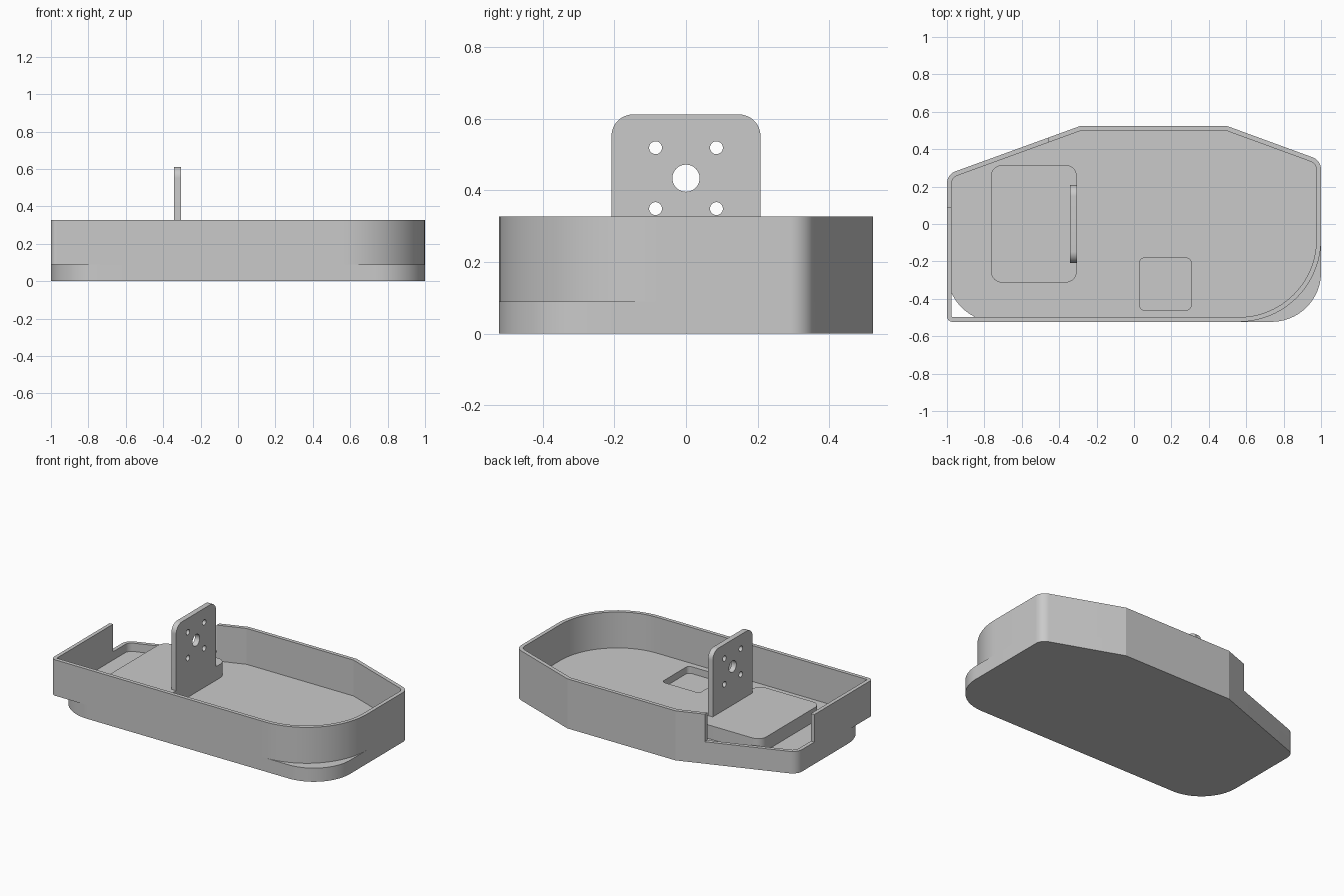
import bpy, bmesh, math
from mathutils import Vector, Matrix

if "Cube" in bpy.data.objects:
    bpy.data.objects.remove(bpy.data.objects["Cube"], do_unlink=True)

grey = bpy.data.materials.new("plain_grey")
grey.use_nodes = True
COLOUR = (0.59, 0.59, 0.59, 1)
grey.diffuse_color = COLOUR
grey.node_tree.nodes["Principled BSDF"].inputs["Base Color"].default_value = COLOUR


def rounded(corners, inset=0.0, steps=12):
    """Counter-clockwise (x, y, radius) corners -> inset outline with arcs."""
    pts, n = [], len(corners)
    for i, (x, y, r) in enumerate(corners):
        p = Vector((x, y))
        a = (p - Vector(corners[i - 1][:2])).normalized()
        b = (Vector(corners[(i + 1) % n][:2]) - p).normalized()
        turn = abs(a.angle_signed(b))
        na, nb = Vector((-a.y, a.x)), Vector((-b.y, b.x))
        bis = (na + nb).normalized() / math.cos(turn / 2)
        if r <= inset:
            pts.append(p + bis * inset)
            continue
        centre = p + bis * r
        start = math.atan2(-na.y, -na.x)
        for k in range(steps + 1):
            t = start + turn * k / steps
            pts.append(centre + Vector((math.cos(t), math.sin(t))) * (r - inset))
    return pts


def prism(name, pts, low, high, matrix=Matrix.Identity(4)):
    """Extrude an outline between two heights."""
    bm = bmesh.new()
    face = bm.faces.new([bm.verts.new((p[0], p[1], low)) for p in pts])
    top = bmesh.ops.extrude_face_region(bm, geom=[face])["geom"]
    moved = [v for v in top if isinstance(v, bmesh.types.BMVert)]
    bmesh.ops.translate(bm, verts=moved, vec=(0, 0, high - low))
    bmesh.ops.recalc_face_normals(bm, faces=bm.faces)
    bm.transform(matrix)
    mesh = bpy.data.meshes.new(name)
    bm.to_mesh(mesh)
    bm.free()
    mesh.materials.append(grey)
    obj = bpy.data.objects.new(name, mesh)
    bpy.context.collection.objects.link(obj)
    return obj


def box(x0, x1, y0, y1, r=0.0, r_top=None):
    t = r if r_top is None else r_top
    return rounded([(x0, y0, r), (x1, y0, r), (x1, y1, t), (x0, y1, t)])


def cut(obj, cutters):
    for c in cutters:
        c.hide_render = True
        c.hide_set(True)
        mod = obj.modifiers.new("cut_" + c.name, "BOOLEAN")
        mod.operation, mod.solver, mod.object = "DIFFERENCE", "EXACT", c


def outline(right_radius, left_radius):
    """Tray plan with the two front corner radii."""
    return [(-1, -.523, right_radius), (1, -.523, left_radius), (1, .34, .07),
            (.5, .523, 0), (-.29, .523, 0), (-1, .265, .07)]


FLOOR, RIM, PLATE = .09, .327, .18

# Base slab, whose top is the tray floor, with a small pocket
base = prism("base", rounded(outline(.265, .265), steps=20), 0, FLOOR)
pocket = prism("pocket_cutter", box(.03, .305, -.46, -.182, .025), .045, .3)
cut(base, [pocket])

# Surrounding wall with the corner notch
wall = prism("wall", rounded(outline(.03, .44), steps=24), FLOOR, RIM)
hollow = prism("hollow_cutter", rounded(outline(.03, .44), .025, 24), 0, .5)
notch = prism("notch_cutter", box(-1.2, -.46, .09, .8), .145, .5)
cut(wall, [hollow, notch])

# Mounting platform
platform = prism("platform", box(-.765, -.306, -.313, .315, .06), FLOOR - .01, PLATE)

# Upright bracket plate, drawn in (y, z) and extruded along x, with bolt holes
UPRIGHT = Matrix(((0, 0, 1, 0), (1, 0, 0, 0), (0, 1, 0, 0), (0, 0, 0, 1)))
bracket = prism("bracket", box(-.208, .208, PLATE - .01, .612, 0, .06), -.341, -.306, UPRIGHT)
holes = [(0, .434, .038)] + [(y, z, .018) for y in (-.085, .085) for z in (.349, .519)]
drills = []
for y, z, r in holes:
    ring = [(y + r * math.cos(k * math.pi / 16), z + r * math.sin(k * math.pi / 16))
            for k in range(32)]
    drills.append(prism("drill_cutter", ring, -.5, -.2, UPRIGHT))
cut(bracket, drills)

# Apply the cuts, drop the cutters and smooth the rounded corners
bpy.context.view_layer.update()
deps = bpy.context.evaluated_depsgraph_get()
parts = [base, wall, platform, bracket]
meshes = [bpy.data.meshes.new_from_object(p.evaluated_get(deps)) for p in parts]
for part, mesh in zip(parts, meshes):
    part.modifiers.clear()
    part.data = mesh
for helper in [pocket, hollow, notch] + drills:
    bpy.data.objects.remove(helper, do_unlink=True)
bpy.ops.object.select_all(action="DESELECT")
for part in parts:
    part.select_set(True)
bpy.context.view_layer.objects.active = base
bpy.ops.object.shade_smooth_by_angle(angle=math.radians(18))
